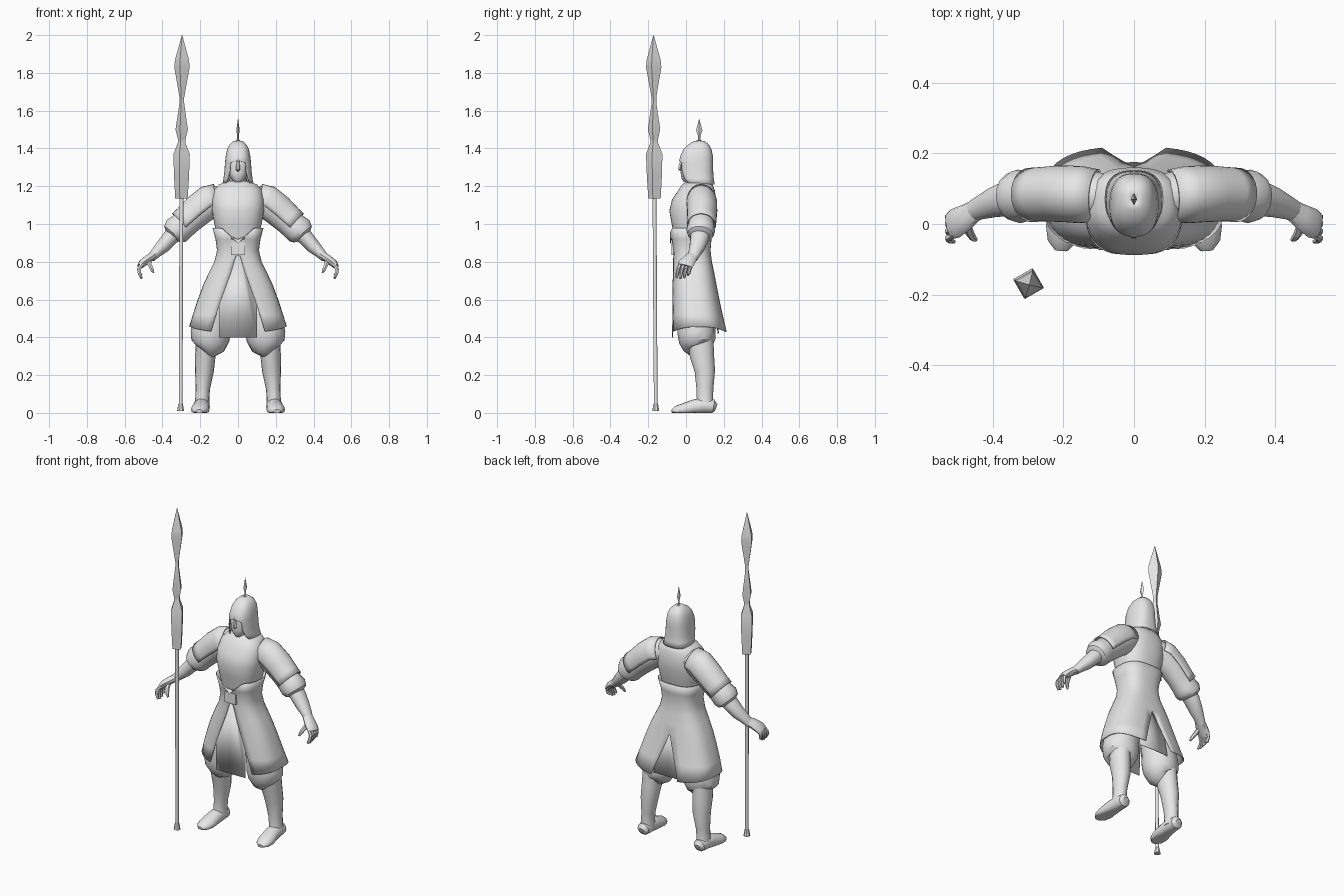
import bpy, bmesh
from math import sin, cos, pi, asin, radians
from mathutils import Vector

default_cube = bpy.data.objects.get("Cube")
if default_cube:
    bpy.data.objects.remove(default_cube, do_unlink=True)

# One plain grey for the whole figure
grey = bpy.data.materials.new("plain_grey")
grey.use_nodes = True
colour = (0.8, 0.8, 0.8, 1)
grey.diffuse_color = colour
grey.node_tree.nodes["Principled BSDF"].inputs["Base Color"].default_value = colour

X_AXIS, Y_AXIS = Vector((1, 0, 0)), Vector((0, 1, 0))


def finish(name, mesh_data, mirror=False, thickness=0, angle=38):
    """Turn a bmesh into a shaded object with optional mirror and thickness."""
    bmesh.ops.remove_doubles(mesh_data, verts=mesh_data.verts, dist=0.0005)
    bmesh.ops.recalc_face_normals(mesh_data, faces=mesh_data.faces)
    mesh = bpy.data.meshes.new(name)
    mesh_data.to_mesh(mesh)
    mesh_data.free()
    mesh.materials.append(grey)
    part = bpy.data.objects.new(name, mesh)
    bpy.context.collection.objects.link(part)
    bpy.ops.object.select_all(action='DESELECT')
    part.select_set(True)
    bpy.context.view_layer.objects.active = part
    bpy.ops.object.shade_smooth_by_angle(angle=radians(angle))
    if mirror:
        modifier = part.modifiers.new("Mirror", 'MIRROR')
        modifier.use_clip = True
        modifier.merge_threshold = 0.001
    if thickness:
        modifier = part.modifiers.new("Solidify", 'SOLIDIFY')
        modifier.thickness = thickness
        modifier.offset = -1
    return part


def skin(mesh_data, rings, closed):
    """Join neighbouring rings of vertices with quads."""
    count = len(rings[0])
    for lower, upper in zip(rings, rings[1:]):
        for i in range(count if closed else count - 1):
            j = (i + 1) % count
            mesh_data.faces.new((lower[i], lower[j], upper[j], upper[i]))


def tube(name, stations, sides=16, reference=X_AXIS, start=0, end=360,
         floor=None, **options):
    """Sweep ellipses (x, y, z, radius along reference, other radius) on a path."""
    mesh_data = bmesh.new()
    closed = end - start == 360
    centres = [Vector(s[:3]) for s in stations]
    rings = []
    for k, station in enumerate(stations):
        along = centres[min(k + 1, len(centres) - 1)] - centres[max(k - 1, 0)]
        along.normalize()
        across = (reference - along * reference.dot(along)).normalized()
        other = along.cross(across)
        ring = []
        for i in range(sides if closed else sides + 1):
            a = radians(start + (end - start) * i / sides)
            point = centres[k] + across * station[3] * cos(a) + other * station[4] * sin(a)
            if floor is not None:
                point.z = max(point.z, floor)
            ring.append(mesh_data.verts.new(point))
        rings.append(ring)
    skin(mesh_data, rings, closed)
    if closed:
        mesh_data.faces.new(rings[0])
        mesh_data.faces.new(rings[-1])
    return finish(name, mesh_data, **options)


def shell(name, rows, power=0.8, dip=0, lift=0, segments=18, **options):
    """Mirrored wrap: rows of (z, half width, front y, back y, front gap, back gap)."""
    mesh_data = bmesh.new()
    rings = []
    for k, (z, half, front, back, front_gap, back_gap) in enumerate(rows):
        first = asin(min(1, front_gap / half) ** (1 / power))
        last = pi - asin(min(1, back_gap / half) ** (1 / power))
        middle, depth = (front + back) / 2, (back - front) / 2
        ring = []
        for i in range(segments + 1):
            a = first + (last - first) * i / segments
            c = cos(a)
            x = half * max(sin(a), 0) ** power
            y = middle - depth * (abs(c) ** power) * (1 if c > 0 else -1)
            height = z
            if k == 0 and c > 0:
                height -= dip * max(0, 1 - x / 0.085)
            if k == len(rows) - 1:
                height += lift * sin(a) ** 2
            ring.append(mesh_data.verts.new((0 if x < 0.0005 else x, y, height)))
        rings.append(ring)
    skin(mesh_data, rings, False)
    return finish(name, mesh_data, mirror=True, **options)


def panel(name, outline, thickness):
    """Flat hanging cloth from half an outline, mirrored."""
    mesh_data = bmesh.new()
    mesh_data.faces.new([mesh_data.verts.new(p) for p in outline])
    return finish(name, mesh_data, mirror=True, thickness=thickness)


# Chest armour and the flared coat with front and back openings
shell("chest_armour", [
    (1.228, .045, .01, .11, 0, 0), (1.21, .1, -.02, .14, 0, 0),
    (1.18, .128, -.04, .152, 0, 0), (1.13, .138, -.074, .16, 0, 0),
    (1.07, .138, -.088, .158, 0, 0), (1, .125, -.076, .14, 0, 0),
    (.88, .1, -.052, .115, 0, 0)])
shell("coat", [
    (.98, .13, -.084, .143, 0, 0), (.92, .114, -.072, .13, 0, 0),
    (.86, .106, -.062, .125, 0, 0), (.8, .12, -.063, .132, .02, 0),
    (.74, .15, -.065, .145, .038, 0), (.68, .178, -.068, .156, .06, 0),
    (.6, .208, -.071, .172, .089, .028), (.52, .234, -.073, .19, .115, .057),
    (.425, .254, -.075, .214, .142, .09)],
    power=0.72, dip=.08, lift=.03, thickness=.005)
panel("front_flap", [(0, -.07, .4), (.1, -.07, .4), (.1, -.067, .57),
                     (.03, -.055, .8), (0, -.055, .84)], .004)
panel("back_flap", [(0, .175, .42), (.1, .172, .42), (.09, .145, .6),
                    (.04, .125, .72), (0, .125, .72)], .004)

# Belt buckle
buckle = bmesh.new()
bmesh.ops.create_cube(buckle, size=1)
for v in buckle.verts:
    v.co = (v.co.x * .075, v.co.y * .025 - .064, v.co.z * .066 + .868)
finish("belt_buckle", buckle)

# Gathered trousers, lower legs and shoes
tube("trouser_leg", [
    (.1, .05, .64, .08, .08), (.135, .055, .5, .1, .1), (.145, .055, .42, .106, .1),
    (.147, .06, .38, .1, .097), (.149, .065, .345, .078, .08),
    (.158, .07, .335, .05, .06)], mirror=True)
tube("lower_leg", [
    (.168, .075, .4, .055, .07), (.173, .085, .3, .054, .064),
    (.178, .1, .22, .05, .054), (.186, .1, .13, .038, .045),
    (.189, .1, .08, .037, .043), (.191, .1, .03, .042, .05)], mirror=True)
tube("shoe", [
    (.191, .16, .028, .02, .018), (.191, .145, .034, .037, .036),
    (.193, .09, .038, .042, .042), (.196, .04, .03, .044, .04),
    (.2, -.01, .018, .049, .034), (.204, -.05, .012, .04, .026),
    (.206, -.075, .008, .018, .01)], floor=0, mirror=True)

# Sleeves, shoulder plates and forearms
arm = dict(reference=Y_AXIS, mirror=True)
tube("upper_sleeve", [
    (.07, .08, 1.14, .06, .06), (.13, .08, 1.125, .072, .083),
    (.2, .085, 1.075, .072, .08), (.26, .083, 1.02, .068, .073),
    (.3, .08, .985, .07, .073), (.325, .078, .965, .076, .077),
    (.343, .076, .945, .068, .064), (.352, .075, .935, .045, .04)], **arm)
tube("shoulder_plate", [
    (.105, .08, 1.13, .075, .085), (.15, .083, 1.117, .081, .091),
    (.21, .086, 1.07, .08, .089), (.265, .084, 1.02, .077, .083),
    (.293, .082, .995, .077, .083)],
    start=-15, end=195, thickness=.006, **arm)
tube("forearm", [
    (.32, .076, .965, .05, .045), (.36, .072, .925, .05, .042),
    (.4, .06, .88, .042, .037), (.435, .046, .847, .034, .028),
    (.46, .034, .82, .029, .022)], **arm)

# Hands with bent fingers
tube("palm", [
    (.445, .04, .835, .03, .022), (.475, .02, .815, .037, .023),
    (.505, .002, .793, .043, .021), (.52, -.005, .775, .039, .015)], sides=10, **arm)
for i, finger in enumerate(("index", "middle", "ring", "little")):
    y = -.04 + i * .02
    drop = (.715, .71, .715, .73)[i]
    tube(finger + "_finger", [
        (.507, y + .01, .79, .01, .011), (.525, y, .762, .01, .011),
        (.522, y - .006, .738, .009, .01), (.51, y - .01, drop, .006, .006)],
        sides=6, **arm)
tube("thumb", [
    (.475, .005, .808, .014, .014), (.465, -.025, .78, .012, .012),
    (.455, -.04, .758, .01, .01), (.447, -.045, .742, .005, .005)], sides=6, **arm)

# Neck, face and nose
tube("neck", [(0, .07, 1.18, .05, .05), (0, .065, 1.29, .045, .05)])
shell("face", [
    (1.4, .05, -.005, .11, 0, 0), (1.35, .06, -.024, .12, 0, 0),
    (1.31, .06, -.026, .12, 0, 0), (1.27, .053, -.028, .11, 0, 0),
    (1.24, .038, -.024, .1, 0, 0), (1.222, .02, -.012, .08, 0, 0),
    (1.22, .003, .02, .06, 0, 0)])
tube("nose", [(0, -.022, 1.345, .006, .006), (0, -.03, 1.305, .01, .011),
              (0, -.033, 1.29, .012, .01), (0, -.025, 1.28, .006, .004)], sides=6)

# Helmet with brow, cheek guards, neck guard and spike
shell("helmet", [
    (1.443, .004, .066, .074, 0, 0), (1.438, .026, .04, .1, 0, 0),
    (1.42, .046, .01, .122, 0, 0), (1.395, .058, -.014, .135, 0, 0),
    (1.36, .065, -.03, .142, 0, 0), (1.335, .068, -.036, .143, 0, 0),
    (1.325, .069, -.036, .143, .04, 0), (1.28, .072, -.034, .144, .045, 0),
    (1.24, .077, -.025, .147, .054, 0), (1.21, .083, -.01, .152, .068, 0)],
    thickness=.006)
tube("helmet_spike", [
    (0, .07, 1.43, .013, .013), (0, .07, 1.448, .006, .007),
    (0, .07, 1.465, .004, .006), (0, .07, 1.495, .009, .017),
    (0, .07, 1.555, .001, .001)], sides=4)

# Spear: square in section, leaning very slightly
profile = [
    ("spear_shaft", 12, [(.03, .01), (.6, .0105), (1.16, .0105)]),
    ("spear_foot", 8, [(.01, .019), (.03, .016), (.05, .012)]),
    ("spear_head", 4, [
        (1.135, .034), (1.25, .041), (1.37, .045), (1.43, .021), (1.45, .021),
        (1.5, .034), (1.64, .013), (1.67, .013), (1.83, .042), (1.87, .038),
        (2, .001)])]
for name, sides, heights in profile:
    tube(name, [(-.304 + .004 * z, -.16 - .006 * z, z, r, r) for z, r in heights],
         sides=sides, start=-15, end=345)
